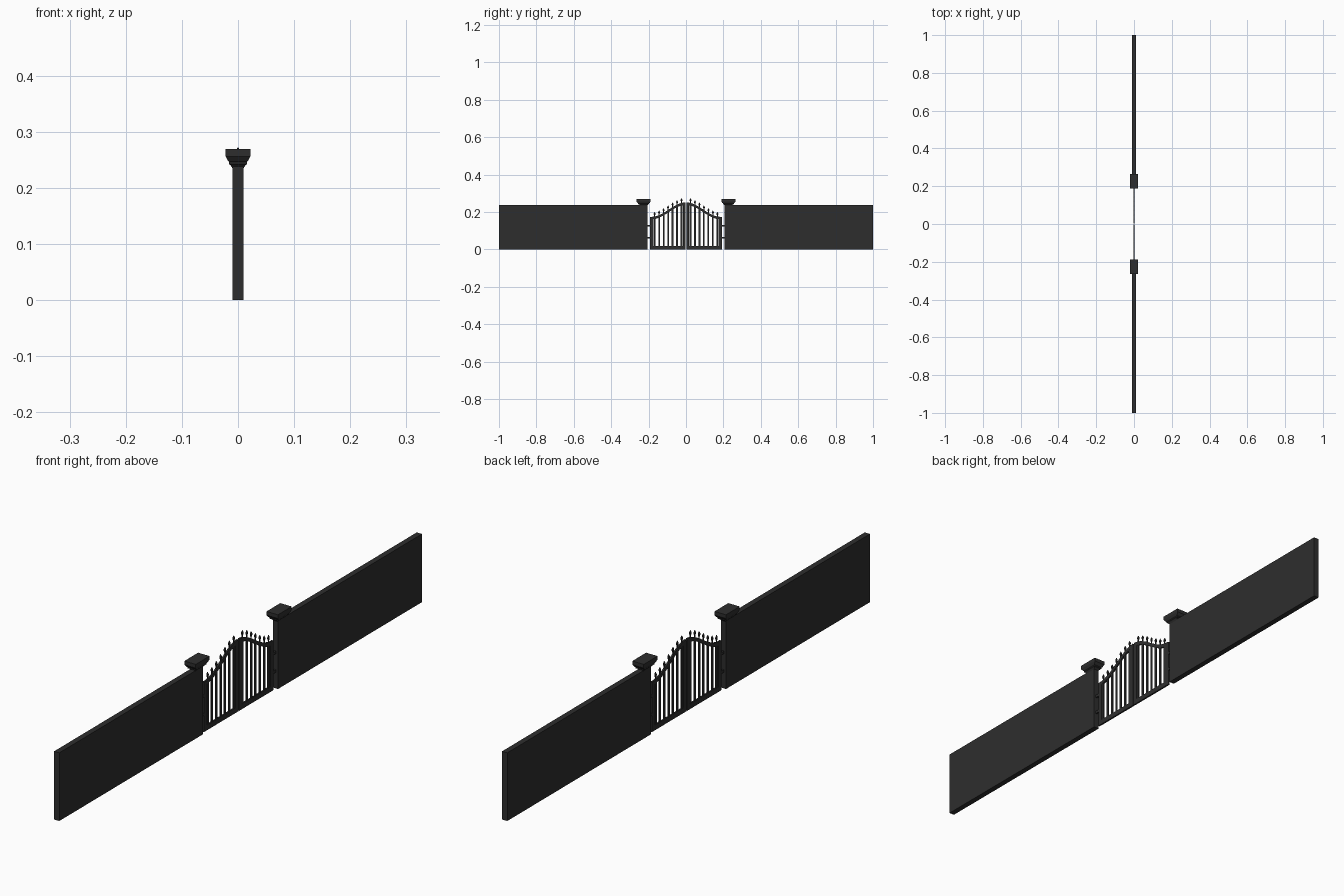
import bpy, bmesh, math
from mathutils import Matrix

cube = bpy.data.objects.get("Cube")
if cube:
    bpy.data.objects.remove(cube)


def make_material(name, rgb):
    m = bpy.data.materials.new(name)
    m.use_nodes = True
    colour = (*rgb, 1)
    m.diffuse_color = colour
    m.node_tree.nodes["Principled BSDF"].inputs["Base Color"].default_value = colour
    return m


charcoal = make_material("charcoal", (0.027, 0.027, 0.027))


def finish(name, bm):
    bmesh.ops.recalc_face_normals(bm, faces=bm.faces)
    mesh = bpy.data.meshes.new(name)
    bm.to_mesh(mesh)
    bm.free()
    mesh.materials.append(charcoal)
    ob = bpy.data.objects.new(name, mesh)
    bpy.context.collection.objects.link(ob)
    return ob


def add_box(bm, half_x, y0, y1, z0, z1):
    mat = Matrix.Translation((0, (y0 + y1) / 2, (z0 + z1) / 2))
    mat = mat @ Matrix.Diagonal((2 * half_x, y1 - y0, z1 - z0, 1))
    bmesh.ops.create_cube(bm, size=1, matrix=mat)


def box(name, *dims):
    bm = bmesh.new()
    add_box(bm, *dims)
    return finish(name, bm)


def loft(bm, rings):
    # skin a stack of equal-sized vertex rings and close both ends
    rings = [[bm.verts.new(p) for p in ring] for ring in rings]
    n = len(rings[0])
    for a, b in zip(rings, rings[1:]):
        for i in range(n):
            j = (i + 1) % n
            bm.faces.new((a[i], a[j], b[j], b[i]))
    bm.faces.new(rings[0])
    bm.faces.new(rings[-1])


def rail_height(y):
    # ogee sweep from the outer post up to the middle
    return 0.168 + 0.077 * (0.5 + 0.5 * math.cos(math.pi * min(y / 0.185, 1)))


def pillar_cap():
    bm = bmesh.new()
    # outward offset from the pillar, height
    profile = [(0, 0.235), (0.003, 0.240), (0.006, 0.242), (0.006, 0.246),
               (0.008, 0.248), (0.012, 0.256), (0.012, 0.269)]
    rings = []
    for off, z in profile:
        hx, hy = 0.010 + off, 0.020 + off * 1.5
        rings.append([(sx * hx, 0.2265 + sy * hy, z)
                      for sx, sy in ((-1, -1), (1, -1), (1, 1), (-1, 1))])
    loft(bm, rings)
    return finish("pillar_cap", bm)


def top_rail():
    bm = bmesh.new()
    rings = []
    steps = 20
    for i in range(steps + 1):
        y = 0.003 + 0.187 * i / steps
        z = rail_height(y)
        rings.append([(-0.003, y, z - 0.008), (0.003, y, z - 0.008),
                      (0.003, y, z + 0.006), (-0.003, y, z + 0.006)])
    loft(bm, rings)
    return finish("gate_top_rail", bm)


def bars_and_finials():
    bars, tips = bmesh.new(), bmesh.new()
    for i in range(7):
        y = 0.024 + 0.024 * i
        z = rail_height(y)
        add_box(bars, 0.002, y - 0.0042, y + 0.0042, 0.015, z)
        rings = []
        for r, h in ((0.0025, 0), (0.0025, 0.012), (0.0045, 0.018),
                     (0.0045, 0.023), (0.001, 0.030)):
            rings.append([(0.8 * r * math.cos(a), y + r * math.sin(a), z + h)
                          for a in (k * math.tau / 8 for k in range(8))])
        loft(tips, rings)
    return [finish("gate_bars", bars), finish("gate_finials", tips)]


# One half of the wall and gate
half = [
    box("wall", 0.010, 0.2465, 1.0, 0, 0.238),
    box("pillar", 0.010, 0.2065, 0.2465, 0, 0.238),
    pillar_cap(),
    box("gate_outer_post", 0.003, 0.174, 0.192, 0, 0.172),
    box("gate_inner_post", 0.003, 0.002, 0.017, 0, 0.245),
    box("gate_bottom_rail", 0.003, 0.002, 0.192, 0, 0.018),
    top_rail(),
    box("upper_hinge", 0.003, 0.190, 0.208, 0.122, 0.131),
    box("lower_hinge", 0.003, 0.190, 0.208, 0.057, 0.066),
] + bars_and_finials()

# Mirror everything across the middle of the gate
for ob in half:
    mod = ob.modifiers.new("mirror", 'MIRROR')
    mod.use_axis = (False, True, False)
    mod.use_mirror_merge = False
